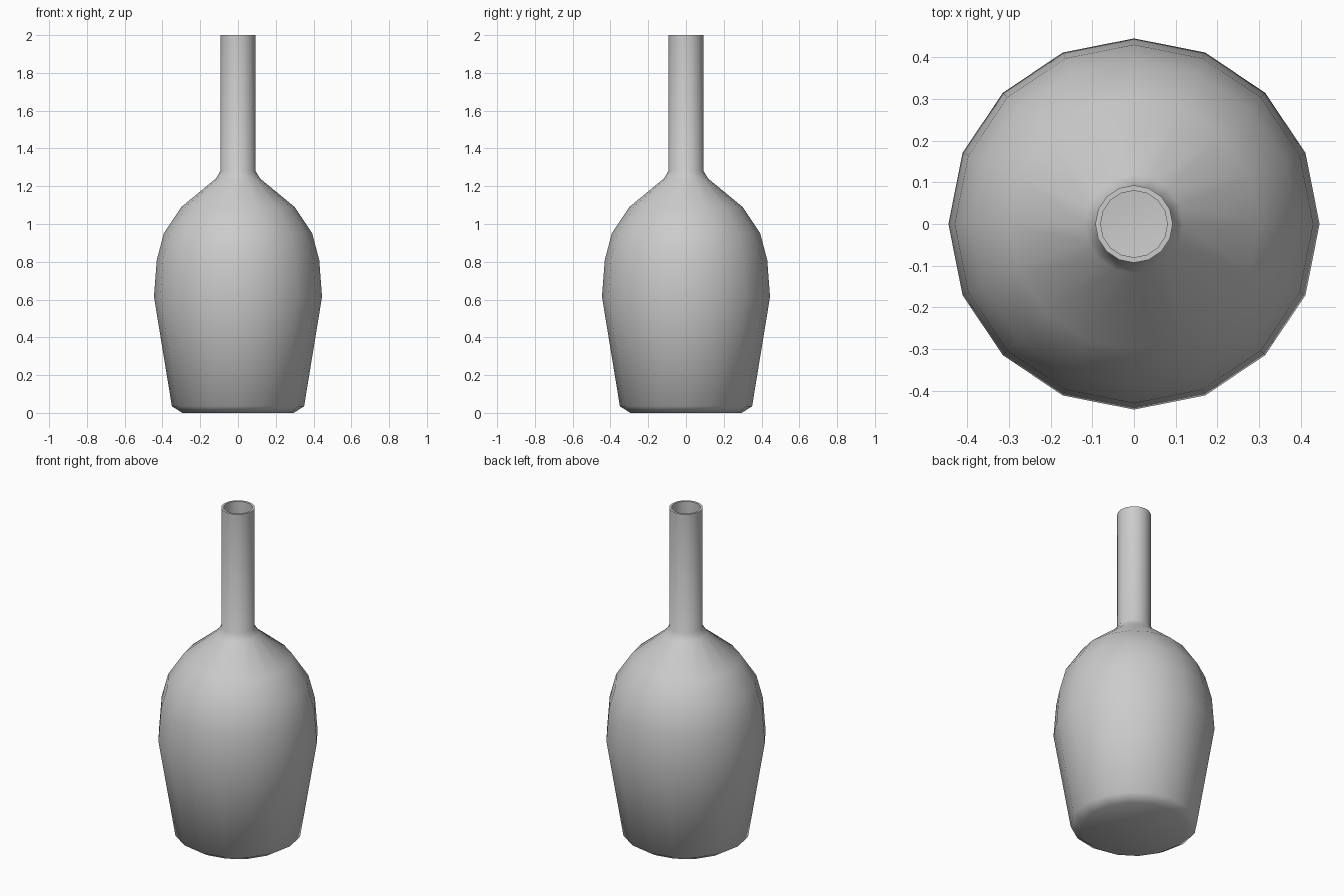
import bpy, bmesh, math

if "Cube" in bpy.data.objects:
    bpy.data.objects.remove(bpy.data.objects["Cube"])

SIDES = 16
WALL = 0.013

# Outer profile (radius, height), base to lip
outer = [(0.295, 0.0), (0.35, 0.035), (0.445, 0.615), (0.43, 0.81), (0.393, 0.95),
         (0.30, 1.09), (0.118, 1.24), (0.093, 1.28), (0.093, 2.0)]
# Inner profile, lip back down to the inside floor
inner = [(r - WALL, z) for r, z in reversed(outer[1:])]
inner[-1] = (inner[-1][0], 0.042)
inner.append((0.29, WALL))


def lathe(name, profile):
    bm = bmesh.new()
    rings = []
    for r, z in profile:
        rings.append([bm.verts.new((r * math.cos(2 * math.pi * i / SIDES),
                                    r * math.sin(2 * math.pi * i / SIDES), z))
                      for i in range(SIDES)])
    for a, b in zip(rings, rings[1:]):
        for i in range(SIDES):
            j = (i + 1) % SIDES
            bm.faces.new((a[i], a[j], b[j], b[i]))
    # Outside base and inside floor
    bm.faces.new(rings[0][::-1])
    bm.faces.new(rings[-1])
    bmesh.ops.recalc_face_normals(bm, faces=bm.faces)
    mesh = bpy.data.meshes.new(name)
    bm.to_mesh(mesh)
    bm.free()
    obj = bpy.data.objects.new(name, mesh)
    bpy.context.collection.objects.link(obj)
    return obj


# Hollow bottle with a long open neck
bottle = lathe("bottle", outer + inner)
bpy.context.view_layer.objects.active = bottle
bottle.select_set(True)
bpy.ops.object.shade_smooth_by_angle(angle=math.radians(65))
